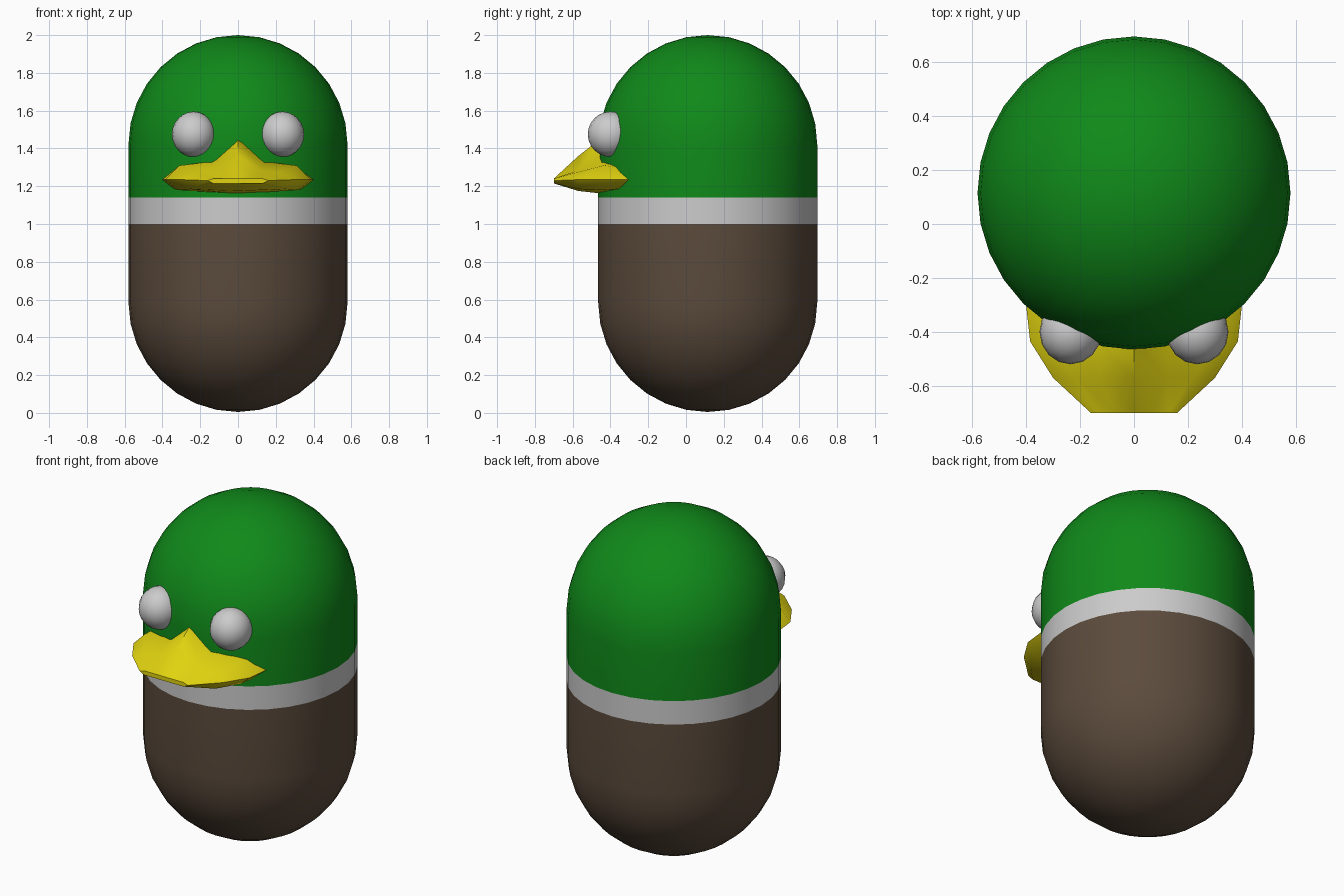
import bpy, bmesh, math

if "Cube" in bpy.data.objects:
    bpy.data.objects.remove(bpy.data.objects["Cube"])

R, CY = 0.58, 0.115          # body radius and its y centre
LOW, HIGH = 0.585, 1.42      # centres of the end domes


def finish(name, bm, color=None, angle=180):
    bmesh.ops.recalc_face_normals(bm, faces=bm.faces)
    mesh = bpy.data.meshes.new(name)
    bm.to_mesh(mesh)
    bm.free()
    ob = bpy.data.objects.new(name, mesh)
    bpy.context.collection.objects.link(ob)
    if color:
        mat = bpy.data.materials.new(name)
        mat.diffuse_color = (*color, 1)
        mat.use_nodes = True
        mat.node_tree.nodes["Principled BSDF"].inputs["Base Color"].default_value = mat.diffuse_color
        mesh.materials.append(mat)
    bpy.ops.object.select_all(action='DESELECT')
    ob.select_set(True)
    bpy.context.view_layer.objects.active = ob
    bpy.ops.object.shade_smooth_by_angle(angle=math.radians(angle))
    return ob


def revolve(name, profile, color=None):
    bm = bmesh.new()
    verts = [bm.verts.new((r, CY, z)) for r, z in profile]
    edges = [bm.edges.new(p) for p in zip(verts, verts[1:])]
    bmesh.ops.spin(bm, geom=verts + edges, cent=(0, CY, 0), axis=(0, 0, 1),
                   angle=math.tau, steps=32, use_duplicate=False)
    bmesh.ops.remove_doubles(bm, verts=bm.verts, dist=1e-4)
    return finish(name, bm, color)


# Body capsule: brown lower part, pale collar, green head
arc = [math.radians(11.25 * i) for i in range(9)]
dome = [(R * math.cos(a), R * math.sin(a)) for a in arc]
revolve("body", [(r, LOW - z) for r, z in reversed(dome)] + [(R, 1.0)],
        (0.105, 0.07, 0.045))
revolve("collar", [(R, 1.0), (R, 1.14)])
revolve("head", [(R, 1.14)] + [(r, HIGH + z) for r, z in dome],
        (0.005, 0.25, 0.01))

# Eyes
for side, label in ((-1, "left"), (1, "right")):
    bm = bmesh.new()
    bmesh.ops.create_uvsphere(bm, u_segments=16, v_segments=12, radius=0.12)
    bmesh.ops.scale(bm, vec=(0.96, 1, 1), verts=bm.verts)
    bmesh.ops.translate(bm, vec=(side * 0.235, -0.40, 1.475), verts=bm.verts)
    finish("eye_" + label, bm)

# Beak: half cross-sections (x, z) from back to tip, mirrored and lofted
sections = [
    (-0.30, [(0, 1.44), (0.14, 1.33), (0.33, 1.29), (0.40, 1.235), (0.35, 1.19), (0, 1.17)]),
    (-0.435, [(0, 1.465), (0.14, 1.33), (0.31, 1.31), (0.385, 1.235), (0.32, 1.18), (0, 1.16)]),
    (-0.57, [(0, 1.36), (0.12, 1.285), (0.22, 1.275), (0.30, 1.235), (0.25, 1.185), (0, 1.175)]),
    (-0.70, [(0, 1.24), (0.07, 1.24), (0.13, 1.24), (0.16, 1.23), (0.13, 1.215), (0, 1.215)]),
]
bm = bmesh.new()
rings = []
for y, half in sections:
    loop = half + [(-x, z) for x, z in half[-2:0:-1]]
    rings.append([bm.verts.new((x, y, z)) for x, z in loop])
for a, b in zip(rings, rings[1:]):
    for i in range(len(a)):
        j = (i + 1) % len(a)
        bm.faces.new((a[i], a[j], b[j], b[i]))
bm.faces.new(rings[0])
bm.faces.new(rings[-1])
finish("beak", bm, (0.75, 0.65, 0.005), 40)
